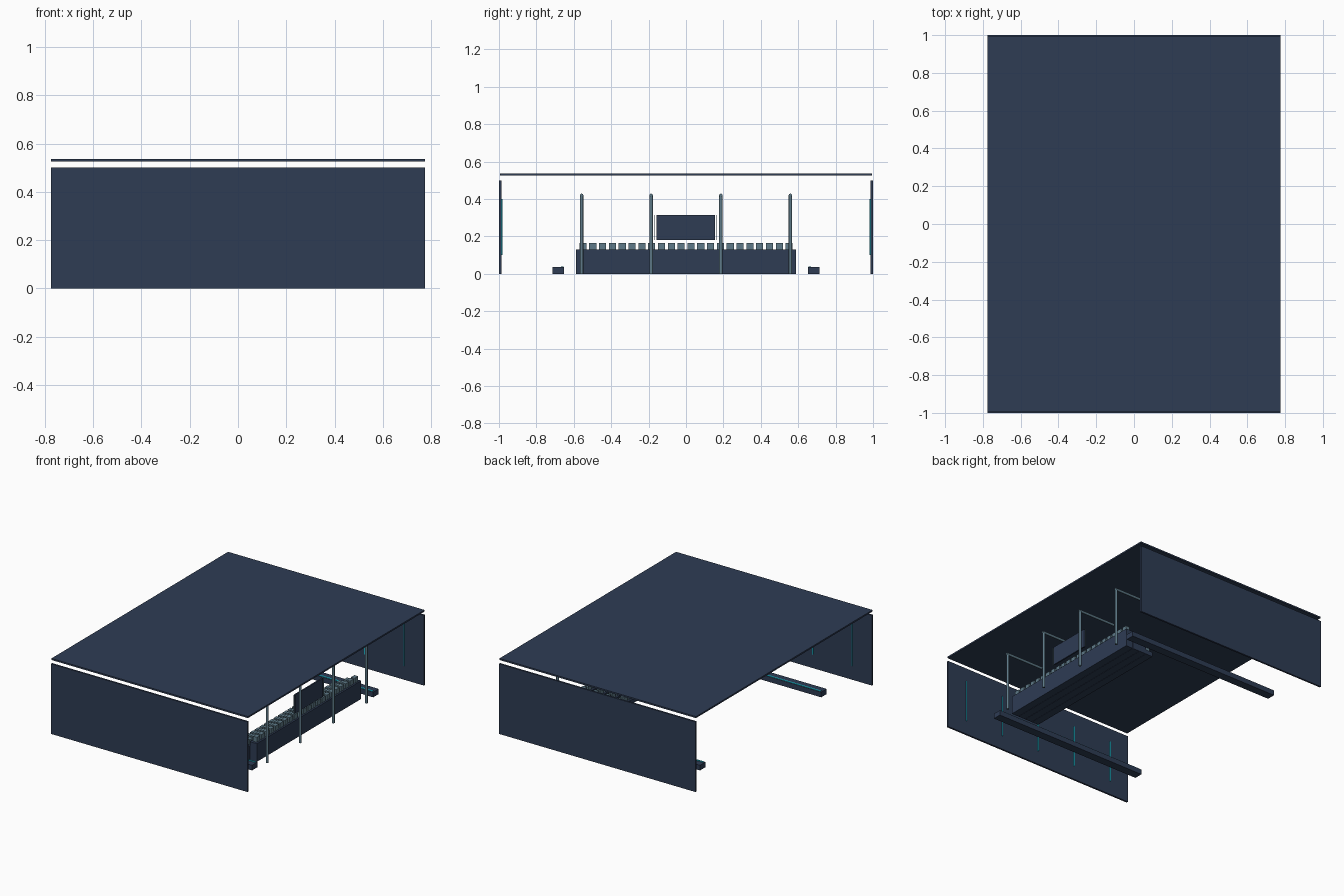
import bpy
import math

cube = bpy.data.objects.get("Cube")
if cube:
    bpy.data.objects.remove(cube, do_unlink=True)


def material(name, rgb):
    m = bpy.data.materials.new(name)
    m.use_nodes = True
    color = [(c / 255 / 12.92) if c < 11 else ((c / 255 + 0.055) / 1.055) ** 2.4 for c in rgb] + [1]
    m.diffuse_color = color
    m.node_tree.nodes["Principled BSDF"].inputs["Base Color"].default_value = color
    return m


navy = material("dark navy", (46, 60, 84))
steel = material("blue grey steel", (94, 122, 136))
cyan = material("cyan light", (30, 180, 200))


def box(name, x, y, z, mat):
    """Box spanning the given (low, high) ranges."""
    spans = (x, y, z)
    bpy.ops.mesh.primitive_cube_add(size=1, location=[(a + b) / 2 for a, b in spans])
    o = bpy.context.object
    o.name = name
    o.scale = [b - a for a, b in spans]
    bpy.ops.object.transform_apply(location=False, rotation=False, scale=True)
    o.data.materials.append(mat)
    return o


def tube(name, center, radius, length, rotation=(0, 0, 0)):
    bpy.ops.mesh.primitive_cylinder_add(vertices=12, radius=radius, depth=length,
                                        location=center, rotation=rotation)
    o = bpy.context.object
    o.name = name
    o.data.materials.append(steel)
    bpy.ops.object.shade_smooth_by_angle()


def repeat(o, count, step):
    """Repeat a part along y."""
    mod = o.modifiers.new("row", 'ARRAY')
    mod.count = count
    mod.use_relative_offset = False
    mod.use_constant_offset = True
    mod.constant_offset_displace = (0, step, 0)


# Roof sheet
box("roof", (-0.775, 0.775), (-0.995, 0.995), (0.525, 0.536), navy)

# End walls with vertical lights, and low barriers with a light on top
for side, label in ((-1, "front"), (1, "back")):
    def across(a, b):
        return sorted((side * a, side * b))

    box(label + "_wall", (-0.775, 0.775), across(0.987, 1.0), (0, 0.5), navy)
    for i in range(5):
        x = -0.62 + 0.31 * i
        box(label + "_wall_light", (x - 0.003, x + 0.003), across(0.981, 0.987), (0.1, 0.4), cyan)
    box(label + "_barrier", (-0.61, 0.61), across(0.652, 0.713), (0, 0.037), navy)
    box(label + "_barrier_light", (-0.6, 0.6), across(0.655, 0.667), (0.037, 0.04), cyan)

# Stepped stand, tallest on the outer side, with a row of seats on each step
rows = 4
depth = 0.057
for i in range(rows):
    outer = 0.56 - i * depth
    top = 0.13 * (rows - i) / rows
    box("stand_step", (outer - depth + 0.002, outer), (-0.588, 0.588), (0, top), navy)
    seat = box("seat_row", (outer - 0.042, outer - 0.012), (-0.57, -0.532), (top, top + 0.035), steel)
    repeat(seat, 22, 0.0525)

# Posts with arms reaching over the stand
for i in range(4):
    y = -0.558 + 0.372 * i
    tube("post", (0.622, y, 0.21), 0.009, 0.42)
    tube("post_arm", (0.48, y, 0.42), 0.009, 0.3, (0, math.pi / 2, 0))

# Display panel above the stand with thin side frames
box("display_panel", (0.553, 0.563), (-0.158, 0.155), (0.182, 0.315), navy)
for y in (-0.168, 0.165):
    box("display_frame", (0.555, 0.561), (y - 0.0015, y + 0.0015), (0.182, 0.315), steel)
